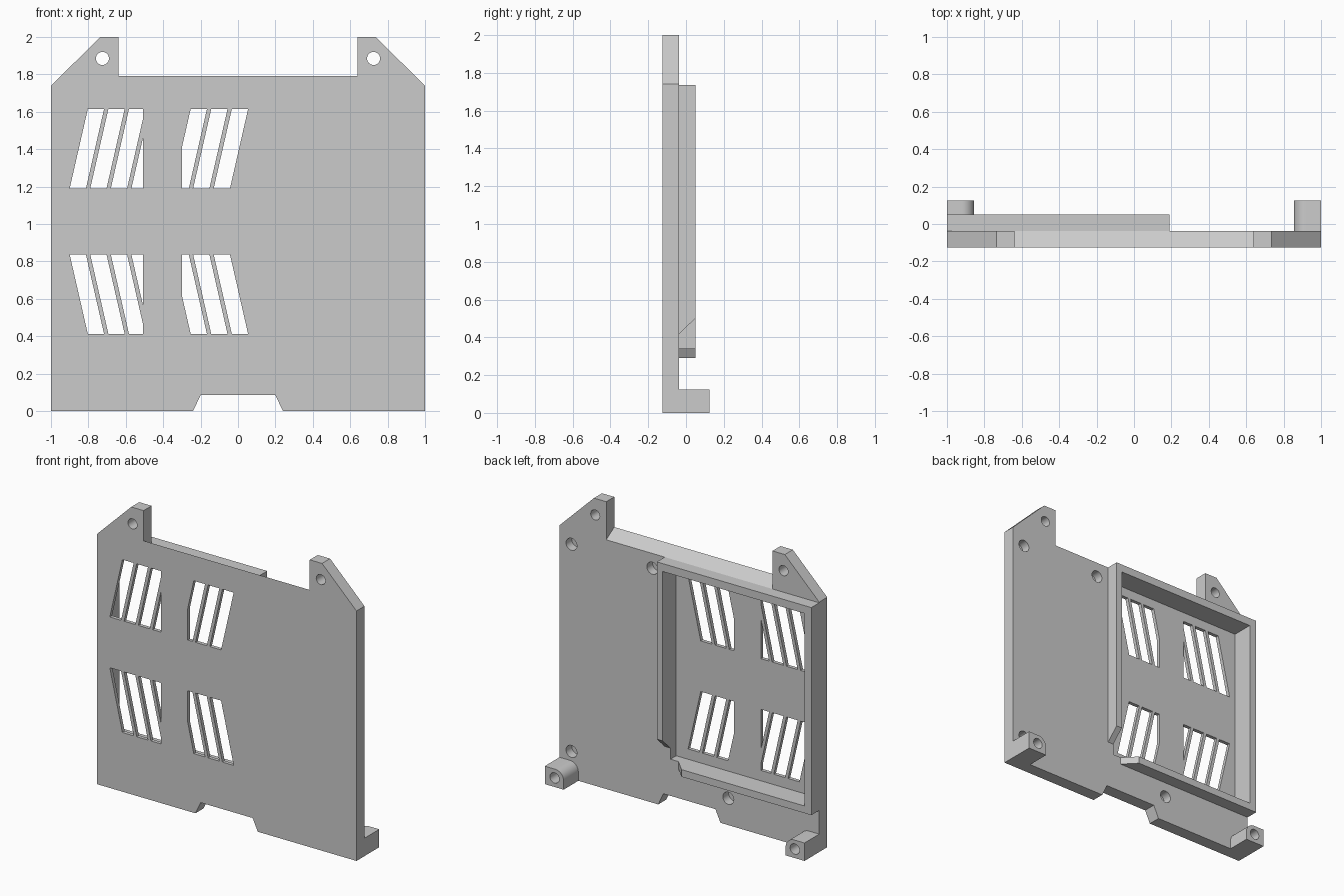
import bpy, bmesh, math

if "Cube" in bpy.data.objects:
    bpy.data.objects.remove(bpy.data.objects["Cube"], do_unlink=True)

grey = bpy.data.materials.new("light_grey")
grey.use_nodes = True
COLOUR = (0.6, 0.6, 0.6, 1)
grey.diffuse_color = COLOUR
grey.node_tree.nodes["Principled BSDF"].inputs["Base Color"].default_value = COLOUR

FRONT, FACE, RIM, BACK = -0.125, -0.037, 0.05, 0.125
FLOOR = -0.1


def prism(name, outline, start, end, axis="y"):
    """Extrude a 2D outline along one axis."""
    place = {"x": lambda p, d: (d, p[0], p[1]),
             "y": lambda p, d: (p[0], d, p[1]),
             "z": lambda p, d: (p[0], p[1], d)}[axis]
    bm = bmesh.new()
    a = [bm.verts.new(place(p, start)) for p in outline]
    b = [bm.verts.new(place(p, end)) for p in outline]
    bm.faces.new(a)
    bm.faces.new(b)
    for i in range(len(a)):
        j = (i + 1) % len(a)
        bm.faces.new((a[i], a[j], b[j], b[i]))
    bmesh.ops.recalc_face_normals(bm, faces=bm.faces)
    mesh = bpy.data.meshes.new(name)
    bm.to_mesh(mesh)
    bm.free()
    mesh.materials.append(grey)
    obj = bpy.data.objects.new(name, mesh)
    bpy.context.collection.objects.link(obj)
    return obj


def rect(x0, z0, x1, z1):
    return [(x0, z0), (x1, z0), (x1, z1), (x0, z1)]


def arc(cx, cz, r, a0, a1, n):
    angles = [math.radians(a0 + (a1 - a0) * i / n) for i in range(n + 1)]
    return [(cx + r * math.cos(t), cz + r * math.sin(t)) for t in angles]


def drill(x, z, r, start, end):
    return prism("hole_cutter", arc(x, z, r, 0, 360, 32)[:-1], start, end)


def cut(target, cutters):
    """Subtract every cutter from the target and bake the result."""
    bpy.context.view_layer.objects.active = target
    for cutter in cutters:
        cutter.hide_render = True
        mod = target.modifiers.new("cut", "BOOLEAN")
        mod.operation = "DIFFERENCE"
        mod.solver = "EXACT"
        mod.object = cutter
        bpy.ops.object.modifier_apply(modifier=mod.name)


def clip_x(outline, limit, side):
    """Keep the part of an outline where side * (x - limit) >= 0."""
    kept = []
    for p, q in zip(outline, outline[1:] + outline[:1]):
        dp, dq = side * (p[0] - limit), side * (q[0] - limit)
        if dp >= 0:
            kept.append(p)
        if dp * dq < 0:
            t = dp / (dp - dq)
            kept.append((limit, p[1] + t * (q[1] - p[1])))
    return kept


# Back plate with two mounting ears and a bottom notch
half = [(0.2, 0.085), (0.24, 0), (1, 0), (1, 1.74), (0.735, 2), (0.64, 2), (0.64, 1.79)]
plate = prism("plate", half + [(-x, z) for x, z in reversed(half)], FRONT, FACE)

# Recess shared by the plate and the raised frame
recess = prism("recess_cutter", rect(-0.946, 0.34, 0.146, 1.68), FLOOR, 0.2)

# Bevelled top edge between the ears
bevel = prism("bevel_cutter", [(FRONT, 1.79), (FACE, 1.735), (0, 1.712), (0, 1.85), (FRONT, 1.85)],
              -0.64, 0.64, "x")

# Slanted ventilation slots, the lower rows mirrored from the upper rows
slots = []
for i in (0, 1, 2, 3, 5, 6, 7):
    x = -0.9 + 0.11 * i
    slot = [(x, 1.19), (x + 0.087, 1.19), (x + 0.184, 1.615), (x + 0.097, 1.615)]
    slot = clip_x(slot, -0.507, -1) if i < 4 else clip_x(slot, -0.3, 1)
    slots.append(prism("slot_cutter", slot, -0.3, 0))
    slots.append(prism("slot_cutter", [(px, 2.027 - pz) for px, pz in slot], -0.3, 0))

# Through holes in the ears and blind holes in the rear face
ear_holes = [drill(s * 0.725, 1.885, 0.035, -0.3, 0.1) for s in (-1, 1)]
blind_holes = [drill(x, z, 0.042, -0.1, 0.01)
               for x, z in ((0.908, 1.632), (0.908, 0.19), (0.285, 1.632), (-0.3, 0.187))]
post_holes = [drill(s * 0.925, 0.063, 0.036, -0.08, 0.2) for s in (-1, 1)]
cut(plate, [recess, bevel] + slots + ear_holes + blind_holes + post_holes)

# Raised frame with a bevelled gap in its lower inner corner
frame = prism("frame", rect(-1, 0.29, 0.19, 1.735), FACE, RIM)
side_gap = prism("side_gap_cutter", [(-0.06, 0.395), (0.08, 0.53), (0.08, 0.2), (-0.06, 0.2)],
                 0.12, 0.3, "x")
bottom_gap = prism("bottom_gap_cutter", [(0.107, -0.06), (-0.03, 0.08), (0.3, 0.08), (0.3, -0.06)],
                   0.2, 0.38, "z")
cut(frame, [recess, side_gap, bottom_gap])

# Two bottom posts, rounded on the inner top corner
posts = []
for side, name in ((1, "left_post"), (-1, "right_post")):
    outline = [(0.855, 0), (1, 0), (1, 0.125)] + arc(0.92, 0.06, 0.065, 90, 180, 10)
    post = prism(name, [(side * x, z) for x, z in outline], FACE, BACK)
    cut(post, post_holes)
    posts.append(post)

# Remove the cutters and smooth the round walls
for cutter in [recess, bevel, side_gap, bottom_gap] + slots + ear_holes + blind_holes + post_holes:
    bpy.data.objects.remove(cutter, do_unlink=True)
bpy.ops.object.select_all(action="DESELECT")
for part in [plate, frame] + posts:
    part.select_set(True)
bpy.context.view_layer.objects.active = plate
bpy.ops.object.shade_smooth_by_angle(angle=math.radians(30))
